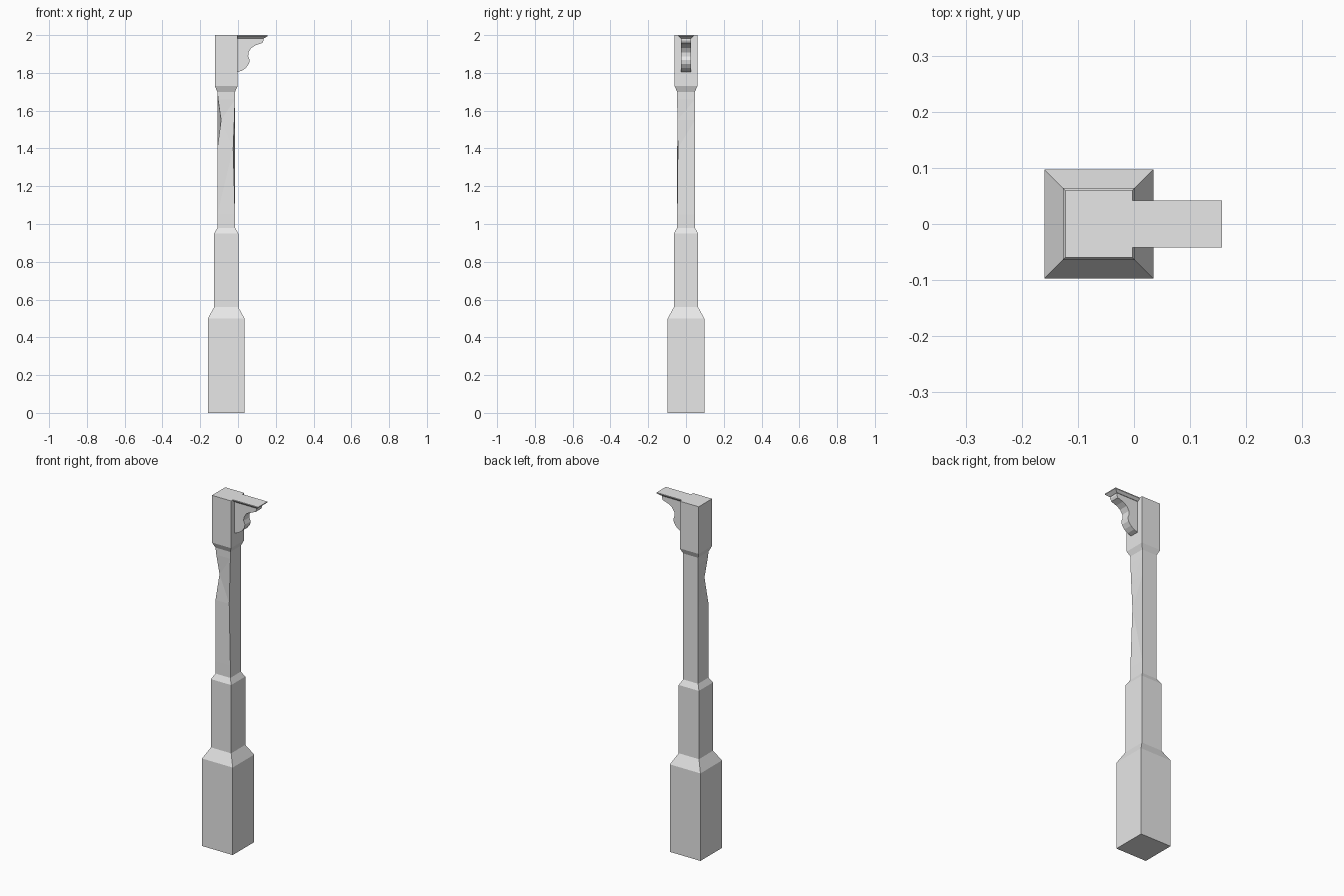
import bpy
import bmesh

cube = bpy.data.objects.get("Cube")
if cube:
    bpy.data.objects.remove(cube, do_unlink=True)

GREY = (0.8, 0.8, 0.8, 1)
stone = bpy.data.materials.new("light grey")
stone.use_nodes = True
stone.diffuse_color = GREY
stone.node_tree.nodes["Principled BSDF"].inputs["Base Color"].default_value = GREY

AXIS = -0.0625  # x position of the post


def loft(name, rings):
    """Join rings of equal point count into a closed solid."""
    bm = bmesh.new()
    loops = [[bm.verts.new(p) for p in ring] for ring in rings]
    for low, high in zip(loops, loops[1:]):
        for i in range(len(low)):
            j = (i + 1) % len(low)
            bm.faces.new((low[i], low[j], high[j], high[i]))
    bm.faces.new(loops[0][::-1])
    bm.faces.new(loops[-1])
    bmesh.ops.recalc_face_normals(bm, faces=bm.faces)
    # Split the bent shaft sides so every face stays flat
    bent = [f for f in bm.faces if len(f.verts) == 4 and
            any(abs((v.co - f.verts[0].co).dot(f.normal)) > 0.001 for v in f.verts)]
    bmesh.ops.triangulate(bm, faces=bent)
    mesh = bpy.data.meshes.new(name)
    bm.to_mesh(mesh)
    bm.free()
    mesh.materials.append(stone)
    obj = bpy.data.objects.new(name, mesh)
    bpy.context.collection.objects.link(obj)
    return obj


def square(half, z, left_chip=0, right_chip=0):
    """Square ring; chips push the two front corners inwards."""
    return [(AXIS - half + left_chip, -half + left_chip * 0.4, z),
            (AXIS + half - right_chip, -half + right_chip * 0.4, z),
            (AXIS + half, half, z), (AXIS - half, half, z)]


# Post: base, middle, worn shaft and head in one stepped solid
BASE, MIDDLE, SHAFT, HEAD = 0.097, 0.064, 0.047, 0.06
loft("post", [
    square(BASE, 0), square(BASE, 0.5),
    square(MIDDLE, 0.56), square(MIDDLE, 0.95),
    square(SHAFT, 0.98), square(SHAFT, 1.05),
    square(SHAFT, 1.4, 0, 0.01), square(SHAFT, 1.55, 0.02, 0.004),
    square(SHAFT, 1.66, 0.004, 0), square(SHAFT, 1.7),
    square(HEAD, 1.73), square(HEAD, 2),
])

# Scrolled bracket cut from a flat profile
profile = [(-0.01, 1.805), (0, 1.805), (0.022, 1.812), (0.042, 1.827),
           (0.058, 1.848), (0.062, 1.868), (0.054, 1.888), (0.055, 1.908),
           (0.07, 1.932), (0.095, 1.947), (0.128, 1.958), (0.135, 1.972),
           (0.135, 1.99), (-0.01, 1.99)]
loft("bracket", [[(x, y, z) for x, z in profile] for y in (-0.026, 0.026)])


# Shelf with undercut sides and front
def shelf_ring(end, half, z):
    return [(-0.01, -half, z), (end, -half, z), (end, half, z), (-0.01, half, z)]


loft("shelf", [shelf_ring(0.138, 0.029, 1.983),
               shelf_ring(0.157, 0.042, 1.995),
               shelf_ring(0.157, 0.042, 2)])
